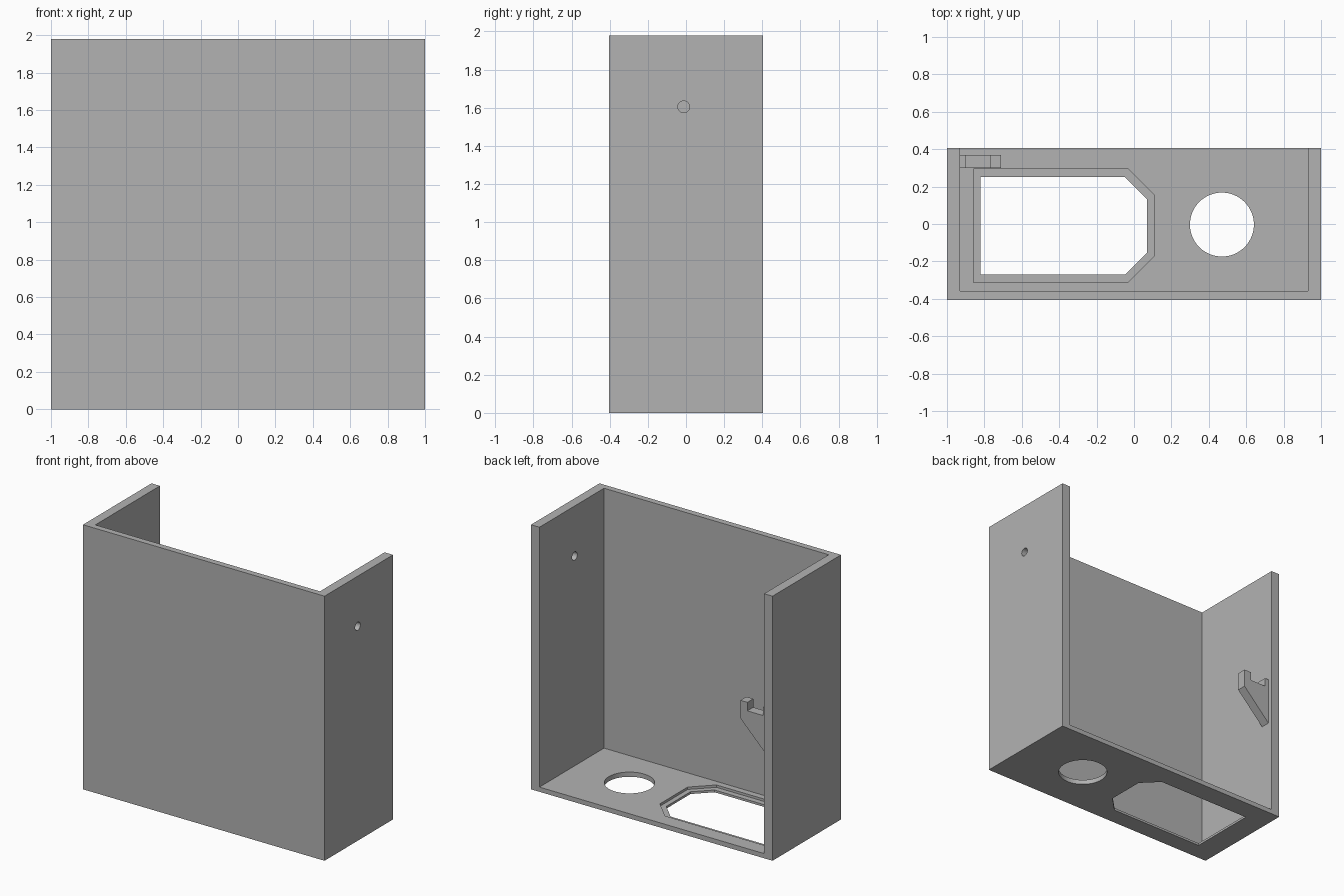
import bpy
import bmesh
import math
from mathutils import Matrix, Vector

if "Cube" in bpy.data.objects:
    bpy.data.objects.remove(bpy.data.objects["Cube"], do_unlink=True)

HALF_DEPTH, HEIGHT = 0.405, 1.98
SIDE, FRONT, FLOOR = 0.07, 0.046, 0.035
LEDGE = 0.017

grey = bpy.data.materials.new("plain grey")
grey.use_nodes = True
grey.diffuse_color = (0.448, 0.448, 0.448, 1)
grey.node_tree.nodes["Principled BSDF"].inputs["Base Color"].default_value = grey.diffuse_color


def make_object(name, bm):
    bmesh.ops.recalc_face_normals(bm, faces=bm.faces)
    mesh = bpy.data.meshes.new(name)
    bm.to_mesh(mesh)
    bm.free()
    mesh.materials.append(grey)
    obj = bpy.data.objects.new(name, mesh)
    bpy.context.collection.objects.link(obj)
    return obj


def prism(name, outline, offset):
    """Extrude a closed outline of 3D points along an offset."""
    bm = bmesh.new()
    face = bm.faces.new([bm.verts.new(p) for p in outline])
    result = bmesh.ops.extrude_face_region(bm, geom=[face], use_keep_orig=True)
    moved = [g for g in result["geom"] if isinstance(g, bmesh.types.BMVert)]
    bmesh.ops.translate(bm, verts=moved, vec=Vector(offset))
    return make_object(name, bm)


def box(name, low, high):
    (x0, y0, z0), (x1, y1, z1) = low, high
    outline = [(x0, y0, z0), (x1, y0, z0), (x1, y1, z0), (x0, y1, z0)]
    return prism(name, outline, (0, 0, z1 - z0))


def cylinder(name, centre, radius, depth, turn, sides):
    bm = bmesh.new()
    matrix = Matrix.Translation(centre) @ Matrix.Rotation(turn, 4, "Y")
    bmesh.ops.create_cone(bm, cap_ends=True, segments=sides, radius1=radius,
                          radius2=radius, depth=depth, matrix=matrix)
    return make_object(name, bm)


def chamfered_cutter(name, x0, x1, y0, y1, chamfer, z0, z1):
    """Rectangle whose two +x corners are cut off."""
    outline = [(x0, y0, z0), (x1 - chamfer, y0, z0), (x1, y0 + chamfer, z0),
               (x1, y1 - chamfer, z0), (x1 - chamfer, y1, z0), (x0, y1, z0)]
    return prism(name, outline, (0, 0, z1 - z0))


# Housing: one block, hollowed out with the top and back left open
housing = box("housing", (-1, -HALF_DEPTH, 0), (1, HALF_DEPTH, HEIGHT))
cutters = [
    box("cavity_cutter", (SIDE - 1, FRONT - HALF_DEPTH, FLOOR), (1 - SIDE, 1, HEIGHT + 1)),
    # Floor openings: round hole, and chamfered window with a recessed ledge
    cylinder("round_hole_cutter", (0.47, -0.003, 0), 0.171, 0.4, 0, 64),
    chamfered_cutter("recess_cutter", -0.858, 0.107, -0.312, 0.295, 0.14, LEDGE, 0.2),
    chamfered_cutter("window_cutter", -0.822, 0.07, -0.27, 0.25, 0.117, -0.1, 0.2),
    # Small hole through the left wall
    cylinder("wall_hole_cutter", (1, -0.012, 1.605), 0.031, 0.4, math.pi / 2, 32),
]
bpy.context.view_layer.objects.active = housing
for cutter in cutters:
    cutter.hide_render = True
    cut = housing.modifiers.new(cutter.name, "BOOLEAN")
    cut.operation = "DIFFERENCE"
    cut.solver = "EXACT"
    cut.object = cutter
    bpy.ops.object.modifier_apply(modifier=cut.name)
    bpy.data.objects.remove(cutter, do_unlink=True)

# Hook bracket on the inside of the right wall
wall, tip, top, notch = SIDE - 1, -0.71, 1.11, 1.046
hook_profile = [(wall, 0.755), (tip, 0.975), (tip, top), (-0.767, top), (-0.767, notch),
                (-0.898, notch), (-0.898, top), (wall, top)]
prism("hook_bracket", [(x, 0.3, z) for x, z in hook_profile], (0, 0.07, 0))

# Round only the hole walls, keep every other edge sharp
bpy.ops.object.select_all(action="DESELECT")
housing.select_set(True)
bpy.ops.object.shade_smooth_by_angle(angle=math.radians(30))
